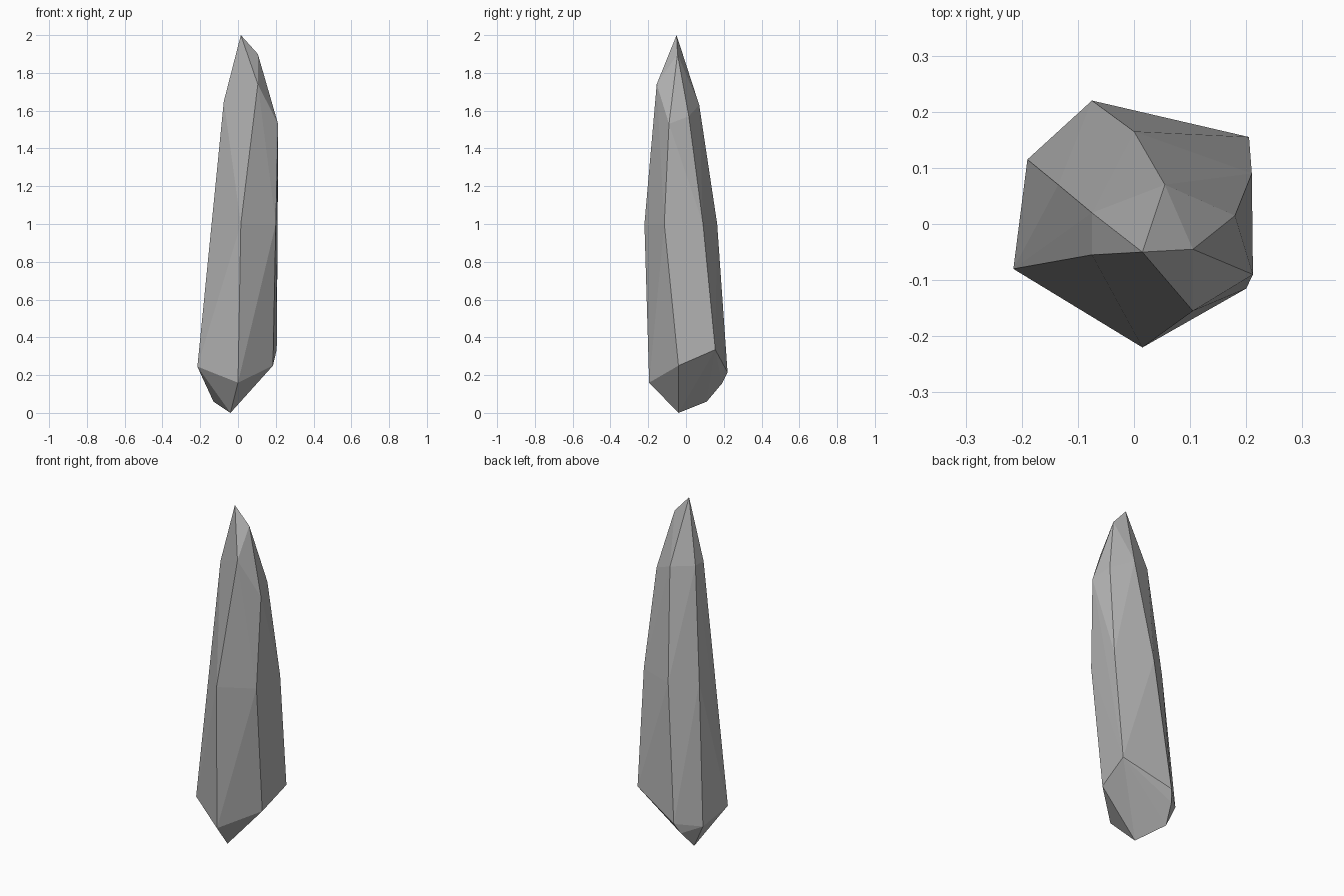
import bpy
import bmesh

cube = bpy.data.objects.get("Cube")
if cube:
    bpy.data.objects.remove(cube, do_unlink=True)

# Plain grey stone
stone = bpy.data.materials.new("grey_stone")
stone.use_nodes = True
grey = (0.45, 0.45, 0.45, 1)
stone.diffuse_color = grey
stone.node_tree.nodes["Principled BSDF"].inputs["Base Color"].default_value = grey

# Six-sided rings of the shard, starting at the front corner and going round
root = [(-0.04, -0.04, 0), (-0.13, 0.11, 0.06), (-0.10, 0.19, 0.155)]
base_ring = [(0.0, -0.195, 0.16), (-0.215, -0.08, 0.245), (-0.19, 0.115, 0.19),
             (-0.075, 0.22, 0.215), (0.205, 0.155, 0.335), (0.185, -0.04, 0.25)]
middle_ring = [(0.015, -0.22, 1.0), (-0.137, -0.057, 1.0), (-0.135, 0.07, 1.0),
               (0.0, 0.165, 1.0), (0.21, 0.09, 1.0), (0.2, -0.115, 1.0)]
shoulder_ring = [(0.105, -0.155, 1.74), (-0.075, -0.055, 1.65), (-0.075, 0.02, 1.65),
                 (0.055, 0.07, 1.63), (0.18, 0.015, 1.57), (0.212, -0.09, 1.53)]
peak = [(0.015, -0.05, 2.0), (0.105, -0.045, 1.9)]

# Cut facets: the tight skin around the corner points
bm = bmesh.new()
for corner in root + base_ring + middle_ring + shoulder_ring + peak:
    bm.verts.new(corner)
bmesh.ops.convex_hull(bm, input=bm.verts)
loose = [v for v in bm.verts if not v.link_faces]
bmesh.ops.delete(bm, geom=loose, context="VERTS")
bmesh.ops.recalc_face_normals(bm, faces=bm.faces)

mesh = bpy.data.meshes.new("crystal_shard")
bm.to_mesh(mesh)
bm.free()
mesh.materials.append(stone)
shard = bpy.data.objects.new("crystal_shard", mesh)
bpy.context.collection.objects.link(shard)
